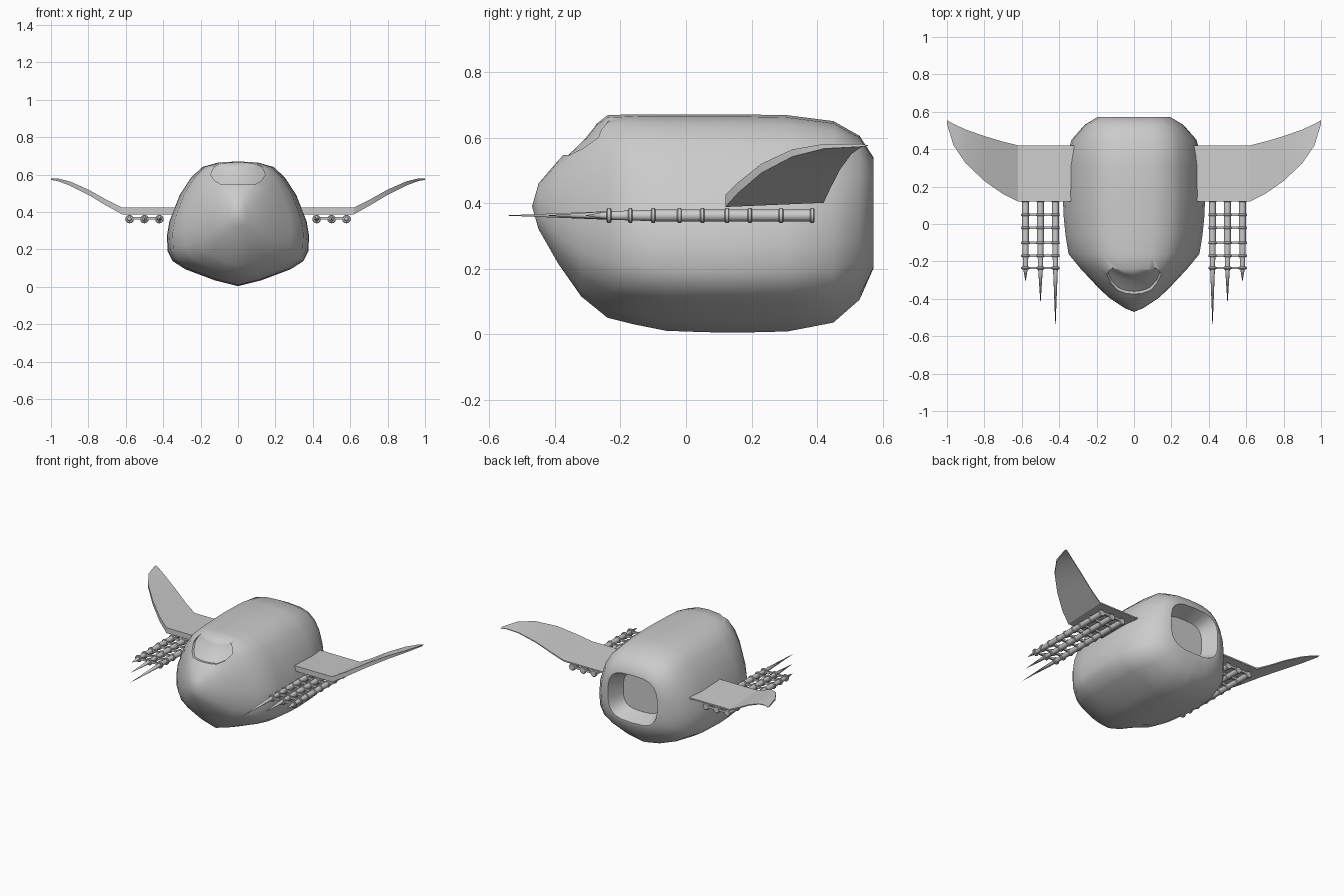
import bpy, bmesh, math

if "Cube" in bpy.data.objects:
    bpy.data.objects.remove(bpy.data.objects["Cube"])

grey = bpy.data.materials.new("hull_grey")
grey.diffuse_color = (0.6, 0.6, 0.6, 1)
grey.use_nodes = True
grey.node_tree.nodes["Principled BSDF"].inputs["Base Color"].default_value = grey.diffuse_color


def finish(name, bm, angle=35):
    bmesh.ops.recalc_face_normals(bm, faces=bm.faces)
    me = bpy.data.meshes.new(name)
    bm.to_mesh(me)
    bm.free()
    ob = bpy.data.objects.new(name, me)
    bpy.context.collection.objects.link(ob)
    me.materials.append(grey)
    if angle:
        smooth(ob, angle)
    return ob


def smooth(ob, angle):
    bpy.ops.object.select_all(action='DESELECT')
    ob.select_set(True)
    bpy.context.view_layer.objects.active = ob
    bpy.ops.object.shade_smooth_by_angle(angle=math.radians(angle))


def loft(bm, rings):
    # skin closed rings; single-point rings become poles
    vs = [[bm.verts.new(p) for p in r] for r in rings]
    for a, b in zip(vs, vs[1:]):
        n = max(len(a), len(b))
        for i in range(n):
            j = (i + 1) % n
            if len(a) == 1:
                bm.faces.new((a[0], b[i], b[j]))
            elif len(b) == 1:
                bm.faces.new((a[i], a[j], b[0]))
            else:
                bm.faces.new((a[i], a[j], b[j], b[i]))
    for r in (vs[0], vs[-1]):
        if len(r) > 2:
            bm.faces.new(r)


# hull: half cross-section (width fraction, height fraction), bottom to top
HALF = [(0, 0), (.32, .045), (.74, .135), (.92, .2), (.99, .28), (1, .4),
        (.965, .52), (.82, .73), (.66, .87), (.5, .955), (.28, .99), (0, 1)]


def section(y, w, zb, zt, blend, n=2.0, scale=1.0):
    half = []
    for i, (u, v) in enumerate(HALF):
        t = math.pi * (i / (len(HALF) - 1) - .5)
        s = math.sin(t)
        eu = abs(math.cos(t)) ** (2 / n) if 0 < i < len(HALF) - 1 else 0
        ev = .5 + .5 * math.copysign(abs(s) ** (2 / n), s)
        u, v = u + (eu - u) * blend, v + (ev - v) * blend
        half.append((u * w * scale, (zb + zt) / 2 + (v - .5) * (zt - zb) * scale))
    return ([(x, y, z) for x, z in half]
            + [(-x, y, z) for x, z in half[-2:0:-1]])


rings = [[(0, -.47, .39)]]
for st in [(-.45, .05, .32, .46, .8), (-.39, .14, .215, .53, .5),
           (-.32, .21, .115, .605, .3), (-.24, .285, .05, .668, .1),
           (-.16, .35, .03, .671, 0), (-.06, .366, .01, .671, 0),
           (.05, .377, .006, .671, 0), (.15, .38, .004, .671, 0),
           (.31, .375, .008, .668, 0)]:
    rings.append(section(*st))
rings += [section(.45, .335, .035, .65, .3, 3), section(.53, .265, .105, .605, .6, 3),
          section(.572, .195, .2, .54, 1, 3.2),
          # rear nozzle recess
          section(.572, .195, .2, .54, 1, 3.2, .94),
          section(.47, .195, .2, .54, 1, 3.2, .72)]
bm = bmesh.new()
loft(bm, rings)
hull = finish("hull", bm, 0)

# canopy recess cutter
rings = []
for z, hw, yc in [(.546, .085, -.36), (.565, .122, -.34), (.60, .146, -.305),
                  (.635, .13, -.277), (.66, .105, -.266), (.70, .07, -.258)]:
    xs = [hw * k / 4 for k in range(-4, 5)]
    rings.append([(x, yc + 2.8 * x * x, z) for x in xs]
                 + [(x, -.6, z) for x in reversed(xs)])
bm = bmesh.new()
loft(bm, rings)
cutter = finish("canopy_cutter", bm, 0)
cutter.hide_render = True
mod = hull.modifiers.new("canopy", 'BOOLEAN')
mod.operation = 'DIFFERENCE'
mod.solver = 'EXACT'
mod.object = cutter
bpy.context.view_layer.objects.active = hull
hull.select_set(True)
bpy.ops.object.modifier_apply(modifier=mod.name)
bpy.data.objects.remove(cutter)
smooth(hull, 40)


def rod(bm, prof, x, z, n=12):
    # lathe along y from (y, radius) pairs
    loft(bm, [[(x, y, z)] if r == 0 else
              [(x + r * math.cos(2 * math.pi * i / n), y, z + r * math.sin(2 * math.pi * i / n))
               for i in range(n)] for y, r in prof])


# wing stations: x, leading y, trailing y, base z, thickness
WING = [(.32, .12, .42, .388, .036), (.62, .12, .42, .388, .036),
        (.70, .16, .44, .432, .032), (.80, .23, .47, .492, .028),
        (.90, .325, .505, .542, .022), (.965, .42, .535, .566, .014),
        (1.0, .535, .555, .572, .008)]
PIPES = [(.42, -.56), (.50, -.43), (.58, -.31)]
BANDS = [-.235, -.17, -.10, -.02, .05, .125, .195, .29, .385]
ZP = .362

for side, s in (("left", -1), ("right", 1)):
    # wing with a thick leading edge and a thin trailing edge
    bm = bmesh.new()
    loft(bm, [[(s * x, yl, z), (s * x, yl, z + t),
               (s * x, yt, z + t * .6), (s * x, yt, z + t * .35)]
              for x, yl, yt, z, t in WING])
    finish(side + "_wing", bm, 25)

    # spiked barrels under the wing
    bm = bmesh.new()
    for x, tip in PIPES:
        rod(bm, [(.39, .018), (-.08, .018), (-.235, .013), (tip, 0)], s * x, ZP)
    finish(side + "_barrels", bm)

    # clamp rings joined by cross bars
    bm = bmesh.new()
    for y in BANDS:
        for x, _ in PIPES:
            rod(bm, [(y - .007, .019), (y - .004, .023), (y + .004, .023), (y + .007, .019)],
                s * x, ZP)
        bar = [(y + .006 * a, ZP + .004 + .007 * b) for a, b in
               ((-1, -1), (1, -1), (1, 1), (-1, 1))]
        loft(bm, [[(s * x, py, pz) for py, pz in bar] for x in (.42, .58)])
    finish(side + "_clamps", bm)
